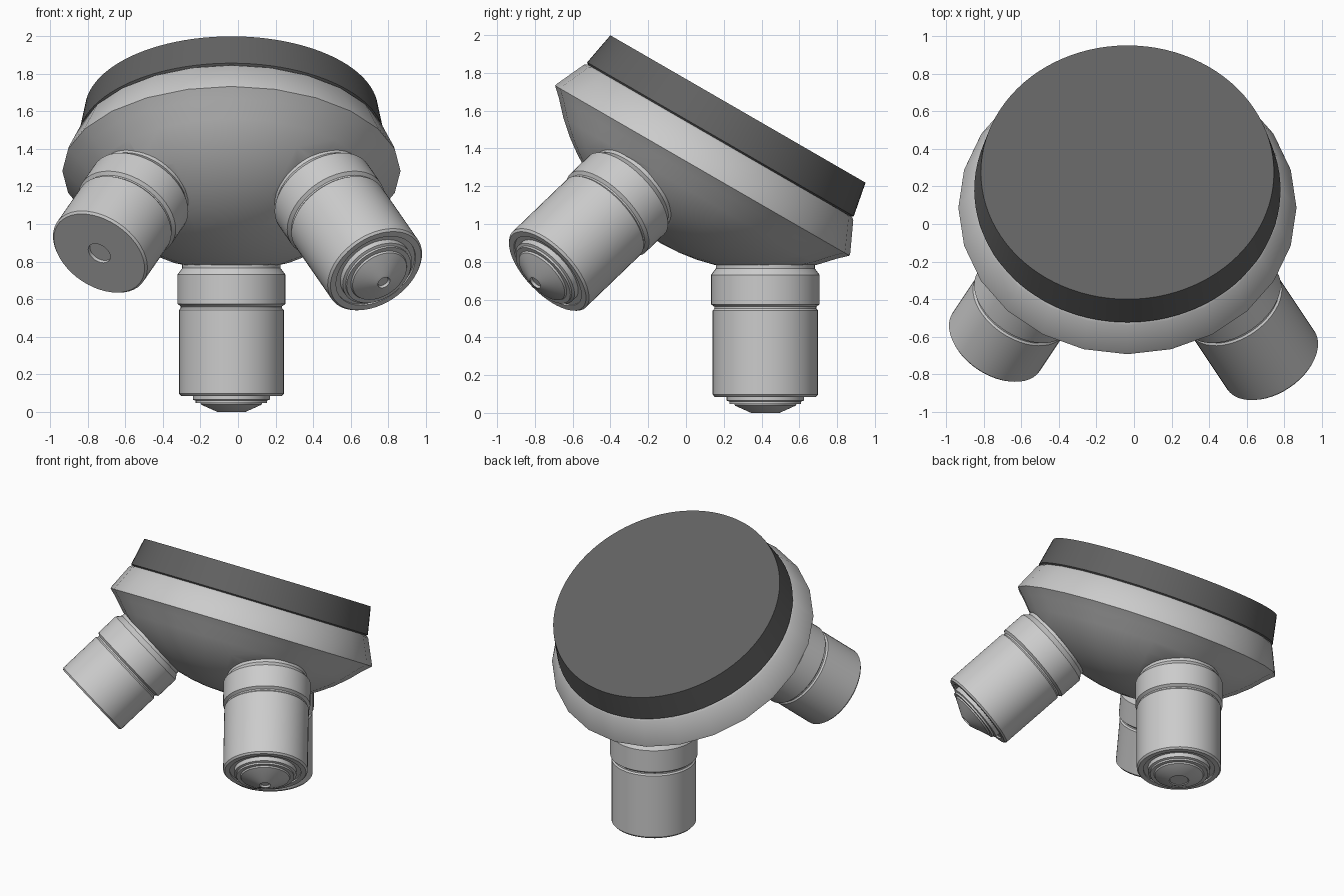
import bpy, bmesh, math
from mathutils import Vector, Matrix

if "Cube" in bpy.data.objects:
    bpy.data.objects.remove(bpy.data.objects["Cube"])

# All axes of the turret meet in one pivot point
PIVOT = Vector((-0.035, 0.42, 1.86))
TURRET_AXIS = Vector((0, -0.5, -math.sqrt(0.75)))


def lathe(name, profile, axis, sides, angle=30):
    """Revolve (radius, distance from pivot) points about an axis through the pivot."""
    bm = bmesh.new()
    rings = []
    for r, d in profile:
        if r < 1e-5:
            rings.append([bm.verts.new((0, 0, d))] * sides)
        else:
            rings.append([bm.verts.new((r * math.cos(2 * math.pi * i / sides),
                                        r * math.sin(2 * math.pi * i / sides), d))
                          for i in range(sides)])
    for a, b in zip(rings, rings[1:]):
        for i in range(sides):
            j = (i + 1) % sides
            loop = list(dict.fromkeys((a[i], a[j], b[j], b[i])))
            bm.faces.new(loop)
    bmesh.ops.recalc_face_normals(bm, faces=bm.faces)
    mesh = bpy.data.meshes.new(name)
    bm.to_mesh(mesh)
    bm.free()
    obj = bpy.data.objects.new(name, mesh)
    bpy.context.collection.objects.link(obj)
    rot = axis.to_track_quat('Z', 'Y').to_matrix().to_4x4()
    obj.matrix_world = Matrix.Translation(PIVOT) @ rot
    smooth(obj, angle)
    return obj


def smooth(obj, angle):
    bpy.ops.object.select_all(action='DESELECT')
    obj.select_set(True)
    bpy.context.view_layer.objects.active = obj
    bpy.ops.object.shade_smooth_by_angle(angle=math.radians(angle))


# Dark mounting disc
disc = lathe("mounting_disc", [(0, 0.29), (0.78, 0.29), (0.815, 0.475),
                               (0.80, 0.487), (0, 0.487)], TURRET_AXIS, 96)
dark = bpy.data.materials.new("dark_grey")
dark.diffuse_color = (0.12, 0.12, 0.12, 1)
dark.use_nodes = True
dark.node_tree.nodes["Principled BSDF"].inputs["Base Color"].default_value = dark.diffuse_color
disc.data.materials.append(dark)

# Faceted turret body: sloped rim and spherical underside
R = 1.11
start = math.asin(0.85 / R)
dome = [(R * math.sin(start * (1 - i / 9)), R * math.cos(start * (1 - i / 9)))
        for i in range(10)]
body = lathe("turret_body", [(0, 0.484), (0.81, 0.484), (0.823, 0.494),
                             (0.896, 0.652), (0.90, 0.667)] + dome, TURRET_AXIS, 24)

# Three lens axes, evenly spaced round the turret; the first points straight down
axes = [Matrix.Rotation(math.radians(120 * k), 3, TURRET_AXIS) @ Vector((0, 0, -1))
        for k in range(3)]
axes[1:] = sorted(axes[1:], key=lambda a: a.x)

# Flat seats milled into the dome
for axis in axes:
    cutter = lathe("seat_cutter", [(0, 1.078), (0.30, 1.078), (0.30, 1.4), (0, 1.4)],
                   axis, 32)
    cutter.hide_render = True
    mod = body.modifiers.new("seat", 'BOOLEAN')
    mod.operation = 'DIFFERENCE'
    mod.solver = 'EXACT'
    mod.object = cutter
    bpy.context.view_layer.update()
    bpy.context.view_layer.objects.active = body
    bpy.ops.object.modifier_apply(modifier=mod.name)
    bpy.data.objects.remove(cutter)
smooth(body, 30)


# Barrel with collar and groove, shared by all lenses
def barrel(end):
    return [(0, 1.0), (0.262, 1.0), (0.262, 1.095), (0.288, 1.13), (0.288, 1.285),
            (0.270, 1.298), (0.270, 1.308), (0.279, 1.318),
            (0.279, end - 0.012), (0.268, end)]


# Stepped lens front with conical nose
nose = [(0.235, 1.775), (0.235, 1.765), (0.205, 1.765), (0.205, 1.795), (0.19, 1.80),
        (0.19, 1.812), (0.165, 1.812)]

lathe("back_lens", barrel(1.775) + nose +
      [(0.16, 1.822), (0.075, 1.86), (0.065, 1.86), (0.06, 1.855), (0, 1.855)], axes[0], 48)
lathe("blank_lens", barrel(1.625) + [(0.065, 1.625), (0.065, 1.605), (0, 1.605)],
      axes[1], 48)
lathe("right_lens", barrel(1.775) + nose +
      [(0.16, 1.822), (0.05, 1.872), (0.036, 1.875), (0.03, 1.862), (0, 1.862)], axes[2], 48)
